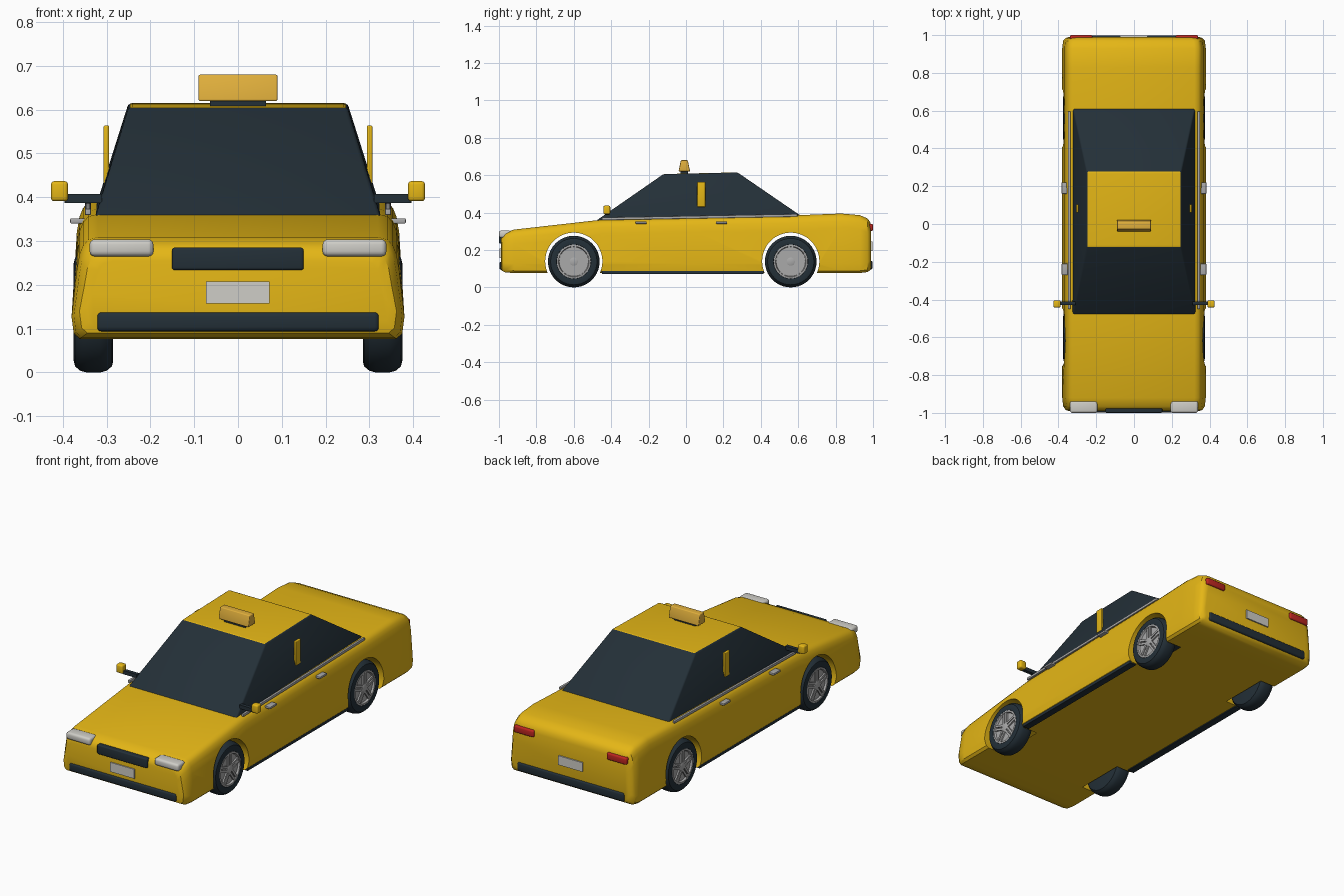
import bpy, bmesh, math
from mathutils import Matrix, Vector

if "Cube" in bpy.data.objects:
    bpy.data.objects.remove(bpy.data.objects["Cube"])


def material(name, rgb):
    m = bpy.data.materials.new(name)
    m.diffuse_color = (*rgb, 1)
    m.use_nodes = True
    m.node_tree.nodes["Principled BSDF"].inputs["Base Color"].default_value = m.diffuse_color
    return m


YELLOW = material("yellow paint", (0.78, 0.47, 0.008))
DARK = material("dark glass and rubber", (0.017, 0.029, 0.039))
LIGHT = material("pale lamp", (0.62, 0.61, 0.57))
GREY = material("grey metal", (0.40, 0.40, 0.40))
RED = material("red lamp", (0.5, 0.02, 0.015))
AMBER = material("amber sign", (0.75, 0.43, 0.045))


def finish(name, bm, mat, bevel=0, smooth=35, segments=3):
    bmesh.ops.recalc_face_normals(bm, faces=bm.faces)
    me = bpy.data.meshes.new(name)
    bm.to_mesh(me)
    bm.free()
    ob = bpy.data.objects.new(name, me)
    bpy.context.collection.objects.link(ob)
    me.materials.append(mat)
    bpy.ops.object.select_all(action='DESELECT')
    bpy.context.view_layer.objects.active = ob
    ob.select_set(True)
    if bevel:
        mod = ob.modifiers.new("bevel", 'BEVEL')
        mod.width, mod.segments = bevel, segments
        bpy.ops.object.modifier_apply(modifier=mod.name)
    if smooth:
        bpy.ops.object.shade_smooth_by_angle(angle=math.radians(smooth))
    return ob


def box(name, x, y, z, mat, bevel=0.0, top_y=1.0, tilt=0.0):
    """Box from ranges; top_y narrows the top along y, tilt raises it along y."""
    bm = bmesh.new()
    bmesh.ops.create_cube(bm, size=1)
    yc = (y[0] + y[1]) / 2
    for v in bm.verts:
        k = top_y if v.co.z > 0 else 1
        px = x[0] + (v.co.x + 0.5) * (x[1] - x[0])
        py = yc + v.co.y * (y[1] - y[0]) * k
        pz = z[0] + (v.co.z + 0.5) * (z[1] - z[0]) + tilt * (py - yc)
        v.co = (px, py, pz)
    return finish(name, bm, mat, bevel)


def pair(name, x, y, z, mat, bevel=0.0, tilt=0.0):
    box("right_" + name, x, y, z, mat, bevel, tilt=tilt)
    box("left_" + name, (-x[1], -x[0]), y, z, mat, bevel, tilt=tilt)


def lathe(bm, profile, n=40):
    """Revolve (x, radius) points around the x axis, closed at both ends."""
    rings = [[bm.verts.new((x, r * math.cos(2 * math.pi * i / n), r * math.sin(2 * math.pi * i / n)))
              for i in range(n)] for x, r in profile]
    for a, b in zip(rings, rings[1:]):
        for i in range(n):
            bm.faces.new((a[i], a[(i + 1) % n], b[(i + 1) % n], b[i]))
    bm.faces.new(rings[0])
    bm.faces.new(rings[-1])


# Body: cross-sections lofted along y as (y, half width, bottom, top)
STATIONS = [(-0.99, .345, .105, .255), (-.985, .362, .09, .277), (-.965, .375, .08, .294),
            (-.92, .38, .077, .309), (-.45, .38, .077, .362), (0.05, .38, .077, .374),
            (.6, .38, .077, .386), (.83, .38, .077, .395), (.93, .38, .077, .386),
            (.97, .375, .082, .369), (.985, .362, .092, .348), (.99, .345, .108, .325)]
bm = bmesh.new()
rings = []
for y, w, b, t in STATIONS:
    half = [(w - .018, b), (w - .005, b + .012), (w, b + .05), (w - .012, t - .075),
            (w - .018, t - .04), (w - .026, t - .02), (w - .038, t - .006), (w - .06, t)]
    ring = half + [(-x, z) for x, z in reversed(half)]
    rings.append([bm.verts.new((x, y, z)) for x, z in ring])
for a, b in zip(rings, rings[1:]):
    for i in range(len(a)):
        j = (i + 1) % len(a)
        bm.faces.new((a[i], a[j], b[j], b[i]))
bm.faces.new(rings[0])
bm.faces.new(rings[-1])
body = finish("body", bm, YELLOW, smooth=0)

# Wheel arches: cut both sides, then open the wells into the hollow body
WHEELS = (-0.60, 0.56)
WELL = 0.272
for y in WHEELS:
    for s in (-1, 1):
        bm = bmesh.new()
        lathe(bm, [(s * WELL, .153), (s * .45, .153)], 48)
        bmesh.ops.translate(bm, verts=bm.verts, vec=(0, y, .14))
        cutter = finish("arch_cutter", bm, YELLOW, smooth=0)
        cutter.hide_render = True
        bpy.context.view_layer.objects.active = body
        mod = body.modifiers.new("arch", 'BOOLEAN')
        mod.operation, mod.solver, mod.object = 'DIFFERENCE', 'EXACT', cutter
        bpy.ops.object.modifier_apply(modifier=mod.name)
        bpy.data.objects.remove(cutter)
bm = bmesh.new()
bm.from_mesh(body.data)
caps = [f for f in bm.faces if all(abs(abs(v.co.x) - WELL) < 1e-3 for v in f.verts)]
bmesh.ops.delete(bm, geom=caps, context='FACES')
bm.to_mesh(body.data)
bm.free()
bpy.ops.object.select_all(action='DESELECT')
body.select_set(True)
bpy.context.view_layer.objects.active = body
bpy.ops.object.shade_smooth_by_angle(angle=math.radians(35))

# Cabin: dark glasshouse with a painted roof
bm = bmesh.new()
bmesh.ops.create_cube(bm, size=2)
for v in bm.verts:
    up, rear = v.co.z > 0, v.co.y > 0
    sx = 1 if v.co.x > 0 else -1
    if up:
        v.co = (sx * .25, .275 if rear else -.12, .615 if rear else .606)
    else:
        v.co = (sx * .329, .64 if rear else -.497, .365 if rear else .345)
cabin = finish("cabin", bm, DARK, bevel=.008)
cabin.data.materials.append(YELLOW)
for p in cabin.data.polygons:
    if p.normal.z > 0.9:
        p.material_index = 1

# Cabin side details
pair("window_pillar", (.294, .307), (.06, .104), (.43, .564), YELLOW, .004)
pair("belt_trim", (.336, .349), (-.45, .595), (.369, .383), GREY, .002, tilt=.018)
pair("front_door_handle", (.35, .383), (-.27, -.21), (.340, .352), GREY, .003)
pair("rear_door_handle", (.35, .383), (.16, .22), (.340, .352), GREY, .003)
pair("sill", (.335, .374), (-.45, .415), (.071, .088), DARK, .002)
pair("mirror_arm", (.31, .396), (-.43, -.41), (.387, .407), DARK)
pair("mirror_head", (.388, .427), (-.442, -.405), (.391, .437), YELLOW, .008)

# Roof sign
box("sign_base", (-.064, .064), (-.03, .01), (.595, .625), DARK)
box("roof_sign", (-.09, .09), (-.04, .022), (.62, .68), AMBER, .004, top_y=.6)

# Front and rear fittings
pair("headlight", (.193, .339), (-1.0, -.935), (.265, .304), LIGHT, .012)
box("grille", (-.151, .15), (-1.0, -.96), (.234, .285), DARK, .006)
box("front_plate", (-.073, .072), (-.996, -.97), (.157, .208), LIGHT)
box("front_bumper", (-.322, .322), (-.997, -.95), (.094, .138), DARK, .01)
pair("tail_light", (.22, .34), (.95, 1.0), (.302, .34), RED, .008)
box("rear_plate", (-.073, .072), (.97, .997), (.195, .245), LIGHT)
box("rear_bumper", (-.322, .322), (.95, .997), (.095, .143), DARK, .01)

# Wheels: rounded tyre, dished rim, five split spokes
TYRE = [(-.045, .112), (-.042, .124), (-.03, .134), (-.015, .138), (.015, .138), (.03, .134),
        (.042, .124), (.045, .112), (.043, .092), (.03, .09)]
RIM = [(.02, .086), (.028, .091), (.043, .091), (.044, .082), (.034, .078)]
for y, end in zip(WHEELS, ("front", "rear")):
    for s, side in ((1, "right"), (-1, "left")):
        place = Matrix.Translation((s * .33, y, .138)) @ Matrix.Diagonal((s, 1, 1, 1))
        for part, profile, mat in (("tyre", TYRE, DARK), ("rim", RIM, GREY)):
            bm = bmesh.new()
            lathe(bm, profile)
            bm.transform(place)
            finish(f"{end}_{side}_{part}", bm, mat)
        bm = bmesh.new()
        lathe(bm, [(.03, .022), (.042, .022), (.044, .017)], 20)
        for k in range(5):
            for off in (-.0095, .0095):
                spin = Matrix.Rotation(k * 2 * math.pi / 5, 4, 'X')
                m = spin @ Matrix.Translation((.037, off, .047)) @ Matrix.Diagonal((.01, .012, .07, 1))
                bmesh.ops.create_cube(bm, size=1, matrix=m)
        bm.transform(place)
        finish(f"{end}_{side}_spokes", bm, GREY)
